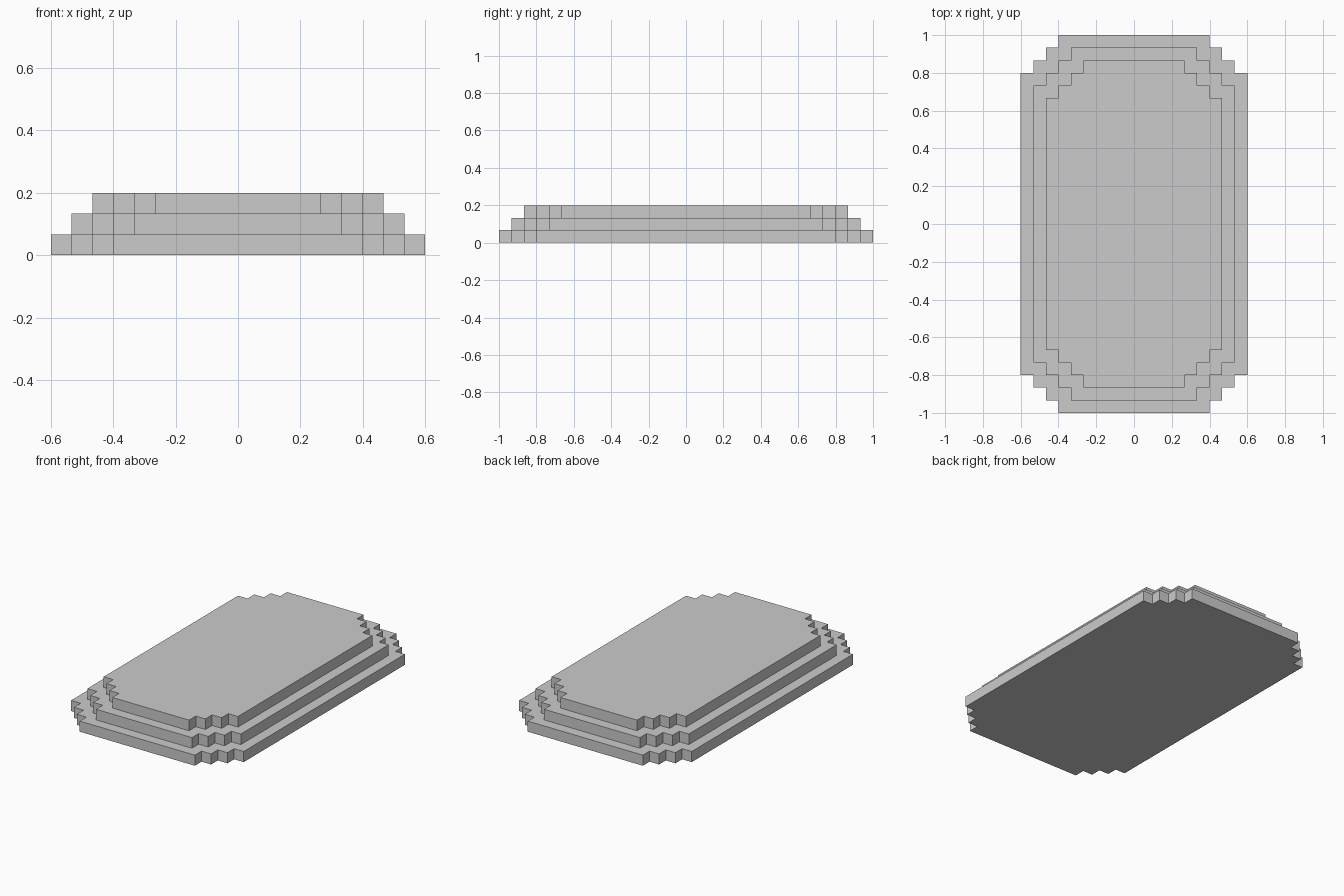
import bpy, bmesh

if "Cube" in bpy.data.objects:
    bpy.data.objects.remove(bpy.data.objects["Cube"])

U = 1 / 15      # one block step
LAYERS = 3
HALF_X, HALF_Y = 9, 15


def outline(inset):
    """Counter-clockwise rectangle with three-step staircase corners."""
    hx, hy = HALF_X - inset, HALF_Y - inset
    corner = []
    for i in range(4):
        corner.append((hx - i, hy - 3 + i))
        if i < 3:
            corner.append((hx - i - 1, hy - 3 + i))
    mirrored = [(-x, y) for x, y in reversed(corner)]
    half = corner + mirrored
    return half + [(-x, -y) for x, y in half]


# Stepped slab: walls and ledges joined ring by ring, capped at both ends
bm = bmesh.new()
rings = []
for layer in range(LAYERS):
    for z in (layer, layer + 1):
        rings.append([bm.verts.new((x * U, y * U, z * U)) for x, y in outline(layer)])

n = len(rings[0])
for low, high in zip(rings, rings[1:]):
    for i in range(n):
        j = (i + 1) % n
        bm.faces.new((low[i], low[j], high[j], high[i]))
bm.faces.new(list(reversed(rings[0])))
bm.faces.new(rings[-1])
bmesh.ops.recalc_face_normals(bm, faces=bm.faces)

mesh = bpy.data.meshes.new("stepped_slab")
bm.to_mesh(mesh)
bm.free()
slab = bpy.data.objects.new("stepped_slab", mesh)
bpy.context.collection.objects.link(slab)
